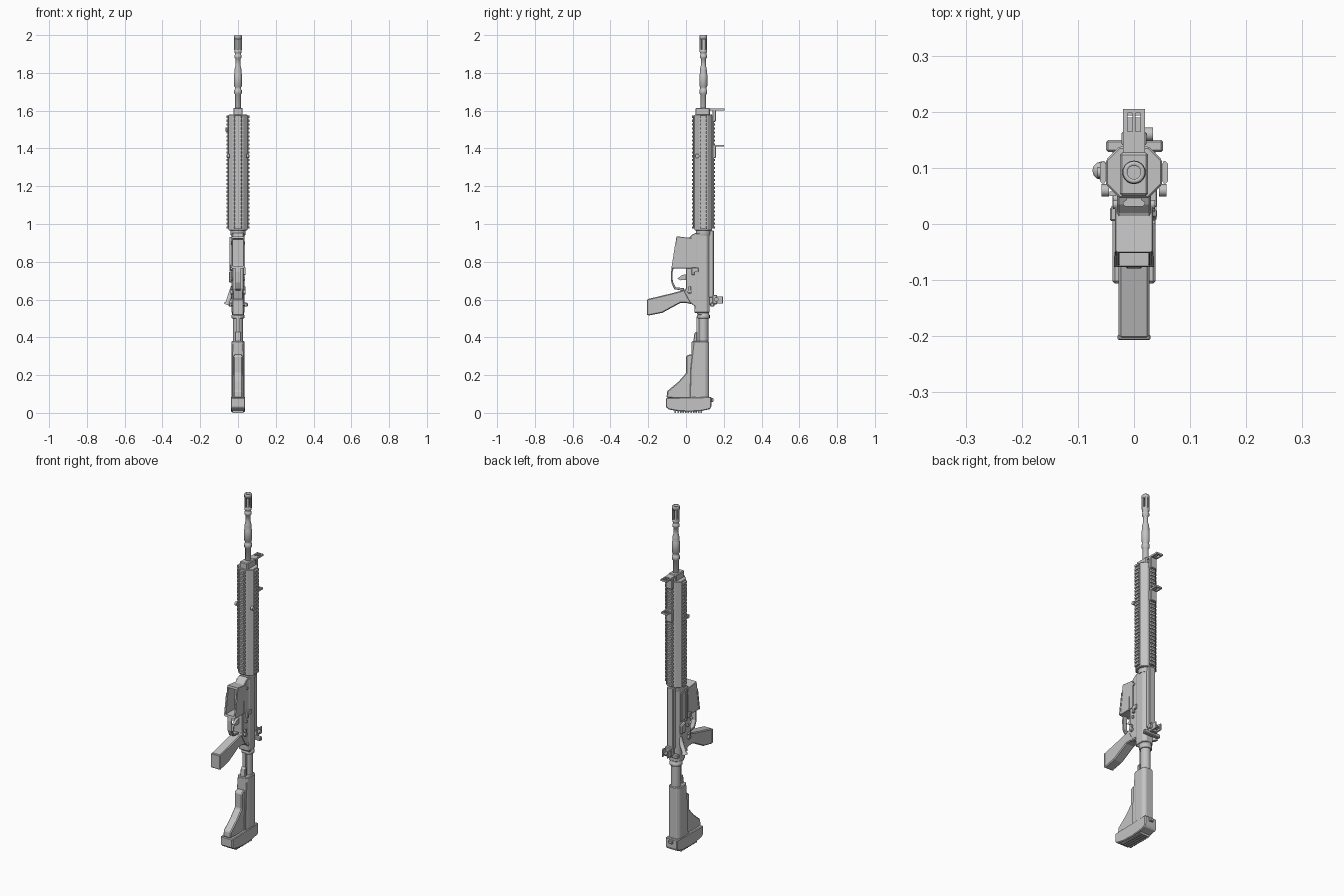
import bpy, bmesh, math
from mathutils import Vector, Matrix

AX = 0.092  # y of the bore axis
grey = bpy.data.materials.new("mid grey")
grey.diffuse_color = (0.55, 0.55, 0.55, 1)


def finish(name, bm, bevel=0.0):
    bmesh.ops.recalc_face_normals(bm, faces=bm.faces[:])
    me = bpy.data.meshes.new(name)
    bm.to_mesh(me)
    bm.free()
    me.materials.append(grey)
    ob = bpy.data.objects.new(name, me)
    bpy.context.collection.objects.link(ob)
    if bevel:
        m = ob.modifiers.new("bevel", 'BEVEL')
        m.width, m.segments, m.limit_method = bevel, 1, 'ANGLE'
    return ob


def extrude(name, pts, vec, bevel=0.0):
    bm = bmesh.new()
    f = bm.faces.new([bm.verts.new(p) for p in pts])
    r = bmesh.ops.extrude_face_region(bm, geom=[f])
    bmesh.ops.translate(bm, vec=vec, verts=[v for v in r['geom'] if isinstance(v, bmesh.types.BMVert)])
    return finish(name, bm, bevel)


def side(name, yz, x0, x1, bevel=0.0):      # profile in y,z pulled along x
    return extrude(name, [(x0, y, z) for y, z in yz], (x1 - x0, 0, 0), bevel)


def plan(name, xy, z0, z1, bevel=0.0):      # profile in x,y pulled along z
    return extrude(name, [(x, y, z0) for x, y in xy], (0, 0, z1 - z0), bevel)


def box(name, x0, x1, y0, y1, z0, z1, bevel=0.0):
    return plan(name, [(x0, y0), (x1, y0), (x1, y1), (x0, y1)], z0, z1, bevel)


def lathe(name, prof, x=0, y=AX, n=20, rot=None, origin=None):  # (radius, z) rings
    bm = bmesh.new()
    rings = [[bm.verts.new((x + r * math.cos(2 * math.pi * i / n),
                            y + r * math.sin(2 * math.pi * i / n), z)) for i in range(n)] for r, z in prof]
    for a, b in zip(rings, rings[1:]):
        for i in range(n):
            f = bm.faces.new((a[i], a[(i + 1) % n], b[(i + 1) % n], b[i]))
            f.smooth = n > 10
    bm.faces.new(rings[0])
    bm.faces.new(rings[-1])
    for e in bm.edges:
        if len(e.link_faces) == 2 and e.calc_face_angle(0) > 0.6:
            e.smooth = False
    if rot is not None:
        bmesh.ops.transform(bm, matrix=Matrix.Translation(origin) @ rot, verts=bm.verts[:])
    return finish(name, bm)


def pin(name, x0, x1, y, z, r, n=12):       # round part pointing along x
    return lathe(name, [(r, 0), (r, abs(x1 - x0))], 0, 0, n,
                 Matrix.Rotation(math.pi / 2, 4, 'Y'), Vector((min(x0, x1), y, z)))


def array(ob, count, step):
    m = ob.modifiers.new("repeat", 'ARRAY')
    m.count, m.use_relative_offset, m.use_constant_offset = count, False, True
    m.constant_offset_displace = step


# Barrel with stepped collars
lathe("barrel", [(.015, 1.5), (.015, 1.685), (.020, 1.69), (.020, 1.71), (.017, 1.713), (.017, 1.725),
                 (.021, 1.73), (.021, 1.79), (.019, 1.795), (.019, 1.81), (.017, 1.825), (.013, 1.84), (.013, 1.875),
                 (.019, 1.88), (.019, 1.893), (.016, 1.896), (.016, 1.905), (.019, 1.908), (.020, 1.925),
                 (.011, 1.925)])
# Slotted muzzle: six prongs closed by an open ring
for k in range(6):
    arc = [math.radians(60 * k + d) for d in (-18, -6, 6, 18)]
    plan("muzzle_prong", [(.020 * math.cos(a), AX + .020 * math.sin(a)) for a in arc] +
         [(.012 * math.cos(a), AX + .012 * math.sin(a)) for a in reversed(arc)], 1.92, 1.98)
lathe("muzzle_ring", [(.012, 1.978), (.020, 1.978), (.020, 1.997), (.018, 2.0), (.012, 2.0), (.012, 1.985)])

# Handguard: chamfered tube with four toothed rails
c = .024
octagon = [(s * x, AX + t * y) for s, t, ps in ((1, 1, 0), (-1, 1, 1), (-1, -1, 0), (1, -1, 1))
           for x, y in (((.05, .046 - c), (.05 - c, .046)) if not ps else ((.05 - c, .046), (.05, .046 - c)))]
plan("handguard", octagon, .965, 1.58, .003)
box("handguard_end_cap", -.025, .025, .05, .127, 1.575, 1.615, .004)
rail = [(.035, -.013), (.049, -.013), (.052, -.018), (.055, -.018)]
tooth = [(.045, -.013), (.049, -.013), (.053, -.02), (.056, -.02), (.061, -.015)]
for k in range(4):
    ca, sa = round(math.cos(k * math.pi / 2)), round(math.sin(k * math.pi / 2))
    for nm, pf, z0, z1 in (("rail", rail, .975, 1.572), ("rail_tooth", tooth, .977, .988)):
        loop = pf + [(u, -v) for u, v in reversed(pf)]
        ob = plan(nm, [(u * ca - v * sa, AX + u * sa + v * ca) for u, v in loop], z0, z1)
        if nm == "rail_tooth":
            array(ob, 29, (0, 0, .0209))
for s in (-1, 1):
    pin("sling_socket", s * .045, s * .058, .06, 1.36, .011)
pin("sling_stud", -.065, -.05, AX, 1.5, .01)

# Folding sights near the front
for z, y1 in ((1.607, .205), (1.415, .2)):
    box("sight_base", -.02, .02, .14, .158, z - .065, z - .003, .003)
    box("sight_stem", -.02, .02, .125 if z > 1.5 else .145, .165, z - .006, z + .004)
    for s in (-1, 1):
        box("sight_ear", min(s * .02, s * .012), max(s * .02, s * .012), .16, y1, z - .006, z + .004)
    box("sight_bridge", -.02, .02, y1 - .007, y1, z - .006, z + .004)
    box("sight_post", -.003, .003, .16, y1 - .005, z - .003, z + .002)

# Upper receiver
up = [(-.026, .045), (.026, .045), (.034, .06), (.034, .108), (.02, .124), (-.02, .124), (-.034, .108), (-.034, .06)]
plan("upper_receiver", up, .53, .95, .003)
lathe("barrel_nut", [(.038, .94), (.04, .945), (.04, .966)], n=16)
box("top_rail", -.02, .02, .118, .148, .61, .966, .004)
box("ejection_port_cover", -.041, -.03, .06, .1, .76, .925, .003)
box("port_hinge", -.044, -.032, .05, .058, .75, .93)
side("case_deflector", [(.065, .69), (.105, .69), (.105, .74), (.065, .75)], -.048, -.03, .005)
lathe("forward_assist", [(.016, -.05), (.016, -.04), (.011, -.038), (.013, .05)], 0, 0, 12,
      Matrix.Rotation(.35, 4, 'Y'), Vector((-.042, .095, .62)))
box("charging_handle", -.05, .052, .128, .15, .562, .584, .004)
box("charging_handle_shaft", -.012, .012, .12, .145, .57, .63)

# Rear sight
box("rear_sight_base", -.022, .022, .14, .165, .575, .625, .003)
for s in (-1, 1):
    box("rear_sight_wing", min(s * .02, s * .012), max(s * .02, s * .012), .16, .195, .578, .617, .002)
box("rear_sight_leaf", -.014, .014, .16, .19, .59, .597)
pin("rear_sight_knob", .02, .034, .16, .6, .012)

# Lower receiver
side("lower_receiver", [(.055, .955), (.035, .945), (.02, .93), (.01, .925), (.005, .79), (0, .76), (0, .66), (-.01, .64),
                        (.02, .585), (.045, .565), (.06, .52), (.09, .515), (.09, .56), (.06, .58)], -.03, .03, .003)
# Hollow magazine well
for s in (-1, 1):
    side("magwell_side", [(-.05, .935), (.03, .925), (.03, .765), (-.077, .765)],
         min(s * .026, s * .034), max(s * .026, s * .034), .002)
side("magwell_front", [(-.05, .935), (.03, .925), (.03, .915), (-.052, .923)], -.03, .03)
side("magwell_rear", [(-.075, .777), (.03, .777), (.03, .765), (-.077, .765)], -.03, .03)
for s in (-1, 1):
    side("magwell_lip", [(-.058, .89), (-.05, .89), (-.067, .767), (-.077, .767)],
         min(s * .03, s * .036), max(s * .03, s * .036))
# Trigger group
side("trigger_guard", [(-.075, .77), (-.079, .745), (-.078, .69), (-.062, .655), (-.01, .645), (-.01, .66), (-.055, .665),
                       (-.07, .695), (-.071, .745), (-.065, .77)], -.014, .014, .002)
side("trigger", [(.005, .735), (-.02, .73), (-.045, .712), (-.055, .717), (-.03, .702), (.005, .705)], -.007, .007)
# Controls and pins
for s in (-1, 1):
    for y, z in ((.035, .9), (.03, .71), (.045, .575), (.02, .66)):
        pin("receiver_pin", s * .025, s * .037, y, z, .008)
    pin("selector_hub", s * .025, s * .04, .02, .64, .012)
    box("selector_lever", min(s * .034, s * .041), max(s * .034, s * .041), .012, .026, .635, .67, .002)
side("bolt_catch", [(.03, .77), (.065, .77), (.065, .745), (.045, .745), (.045, .73), (.03, .73)], .025, .041, .002)
box("magazine_release", -.043, -.025, .005, .03, .755, .785, .003)
box("release_fence", .028, .037, 0, .006, .77, .84)

# Pistol grip
side("grip", [(.01, .66), (-.03, .645), (-.08, .632), (-.205, .602), (-.207, .522), (-.2, .515), (-.125, .53), (-.07, .56),
              (-.03, .582), (0, .582), (.03, .575)], -.028, .028, .008)
side("grip_cap", [(-.207, .6), (-.197, .602), (-.197, .517), (-.207, .52)], -.029, .029, .002)

# Buffer tube and nut
lathe("buffer_tube", [(.026, .3), (.026, .53)])
lathe("castle_nut", [(.03, .5), (.034, .503), (.034, .517), (.031, .52), (.031, .535)], n=16)
box("tube_key", -.01, .01, .055, .08, .36, .51)

# Shoulder stock
st = [(-.022, .03), (.022, .03), (.035, .05), (.035, .105), (.022, .121), (-.022, .121), (-.035, .105), (-.035, .05)]
plan("stock_body", st, .06, .38, .004)
side("stock_web", [(-.103, .08), (-.1, .115), (-.04, .165), (0, .21), (0, .3), (.012, .308), (.04, .308), (.04, .07)],
     -.024, .024, .005)
side("stock_cheek", [(.02, .07), (.025, .24), (.04, .375), (.07, .375), (.07, .07)], -.031, .031, .003)
side("stock_lever", [(.03, .31), (.045, .425), (.058, .43), (.062, .31)], -.015, .015, .003)
side("butt_pad", [(-.106, .08), (-.106, .03), (-.09, .018), (-.04, .009), (.02, .006), (.08, .01), (.128, .02),
                  (.134, .035), (.134, .085)], -.038, .038, .004)
box("sling_loop", -.012, .012, .13, .145, .058, .078, .003)
array(box("pad_ridge", -.03, .03, -.06, -.052, 0, .014), 11, (0, .0138, 0))
